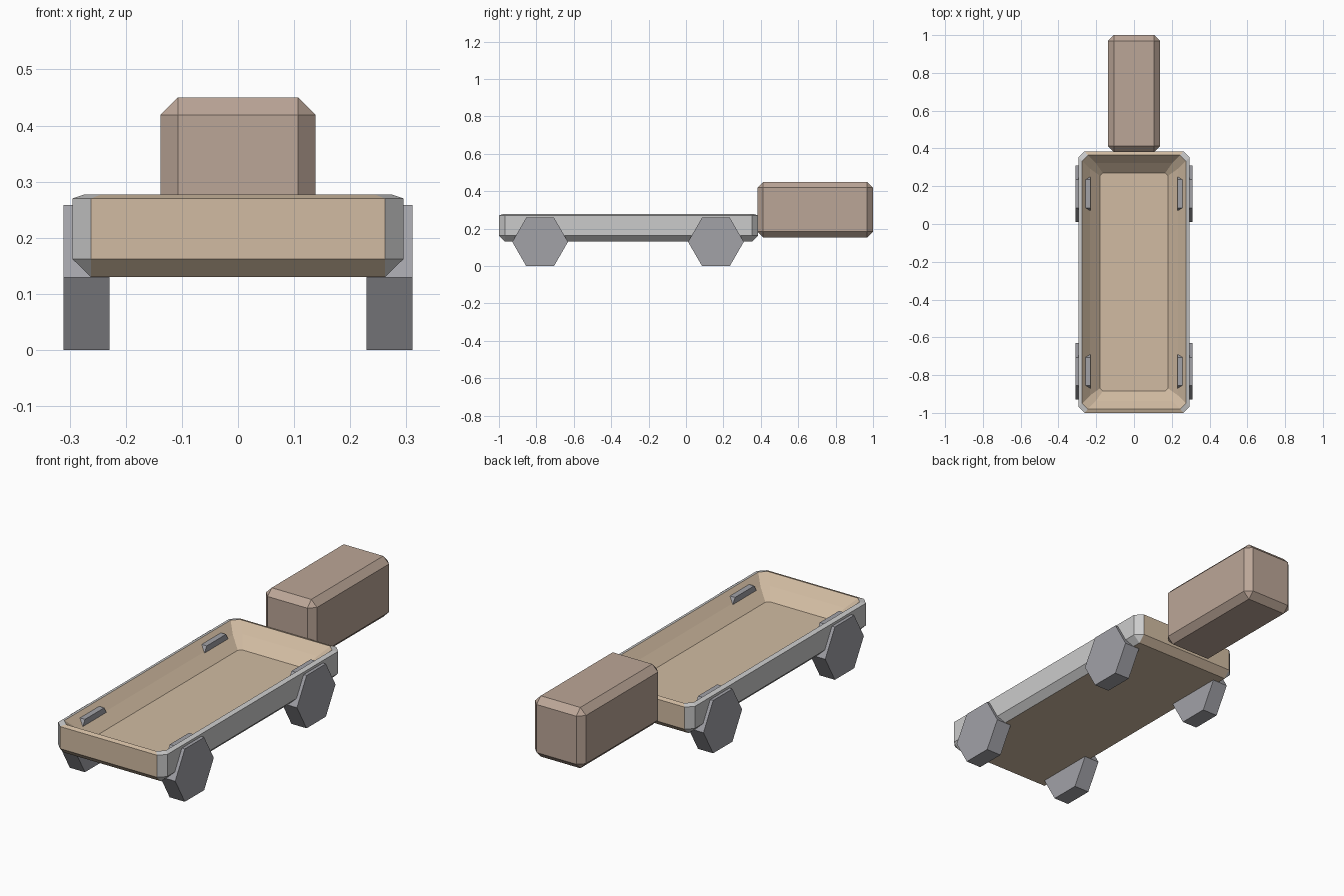
import bpy, bmesh, math
from mathutils import Matrix, Vector

if "Cube" in bpy.data.objects:
    bpy.data.objects.remove(bpy.data.objects["Cube"])


def material(name, rgb):
    m = bpy.data.materials.new(name)
    m.diffuse_color = (*rgb, 1)
    m.use_nodes = True
    m.node_tree.nodes["Principled BSDF"].inputs["Base Color"].default_value = m.diffuse_color
    return m


tan = material("tan", (0.64, 0.50, 0.36))
brown = material("brown", (0.50, 0.38, 0.31))
dark = material("dark_grey", (0.36, 0.36, 0.39))
grey = material("light_grey", (0.8, 0.8, 0.8))


def finish(bm, name, mats):
    bmesh.ops.recalc_face_normals(bm, faces=bm.faces)
    mesh = bpy.data.meshes.new(name)
    bm.to_mesh(mesh)
    bm.free()
    for m in mats:
        mesh.materials.append(m)
    obj = bpy.data.objects.new(name, mesh)
    bpy.context.collection.objects.link(obj)
    return obj


# tray: stacked chamfered rectangles (inset, corner cut, height), outside then inside
X, Y0, Y1 = 0.295, -1.0, 0.385


def ring(bm, inset, cut, z):
    x, a, b = X - inset, Y0 + inset, Y1 - inset
    pts = [(x - cut, a), (x, a + cut), (x, b - cut), (x - cut, b),
           (cut - x, b), (-x, b - cut), (-x, a + cut), (cut - x, a)]
    return [bm.verts.new((px, py, z)) for px, py in pts]


bm = bmesh.new()
profile = [(0.033, 0.0, 0.13), (0.0, 0.033, 0.162), (0.0, 0.033, 0.27),
           (0.021, 0.03, 0.277), (0.062, 0.03, 0.233), (0.115, 0.015, 0.185)]
rings = [ring(bm, *p) for p in profile]
bm.faces.new(rings[0])
bm.faces.new(rings[-1])
for level, (lo, hi) in enumerate(zip(rings, rings[1:])):
    for i in range(8):
        j = (i + 1) % 8
        f = bm.faces.new((lo[i], lo[j], hi[j], hi[i]))
        # outer sides, corners and side rims are grey; the ends stay tan
        f.material_index = int(level < 3 and i not in (3, 7))
bmesh.ops.remove_doubles(bm, verts=bm.verts, dist=1e-5)
finish(bm, "tray", [tan, grey])

# bevelled block behind the tray
bm = bmesh.new()
bmesh.ops.create_cube(bm, size=1)
bmesh.ops.scale(bm, vec=Vector((0.276, 0.618, 0.297)), verts=bm.verts)
bmesh.ops.translate(bm, vec=Vector((0, 0.691, 0.3015)), verts=bm.verts)
bmesh.ops.bevel(bm, geom=bm.edges[:], offset=0.031, segments=1, affect='EDGES')
finish(bm, "rear_block", [brown])

# hexagonal wheels, flat side down
for side, sx in (("left", -1), ("right", 1)):
    for end, y in (("front", -0.78), ("back", 0.16)):
        bm = bmesh.new()
        hexes = []
        for x in (0.229, 0.311):
            hexes.append([bm.verts.new((sx * x,
                                        y + 0.149 * math.cos(k * math.pi / 3),
                                        0.129 + 0.149 * math.sin(k * math.pi / 3)))
                          for k in range(6)])
        inner, outer = hexes
        bm.faces.new(inner)
        bm.faces.new(outer)
        for i in range(6):
            j = (i + 1) % 6
            bm.faces.new((inner[i], inner[j], outer[j], outer[i]))
        finish(bm, f"{end}_{side}_wheel", [dark])
